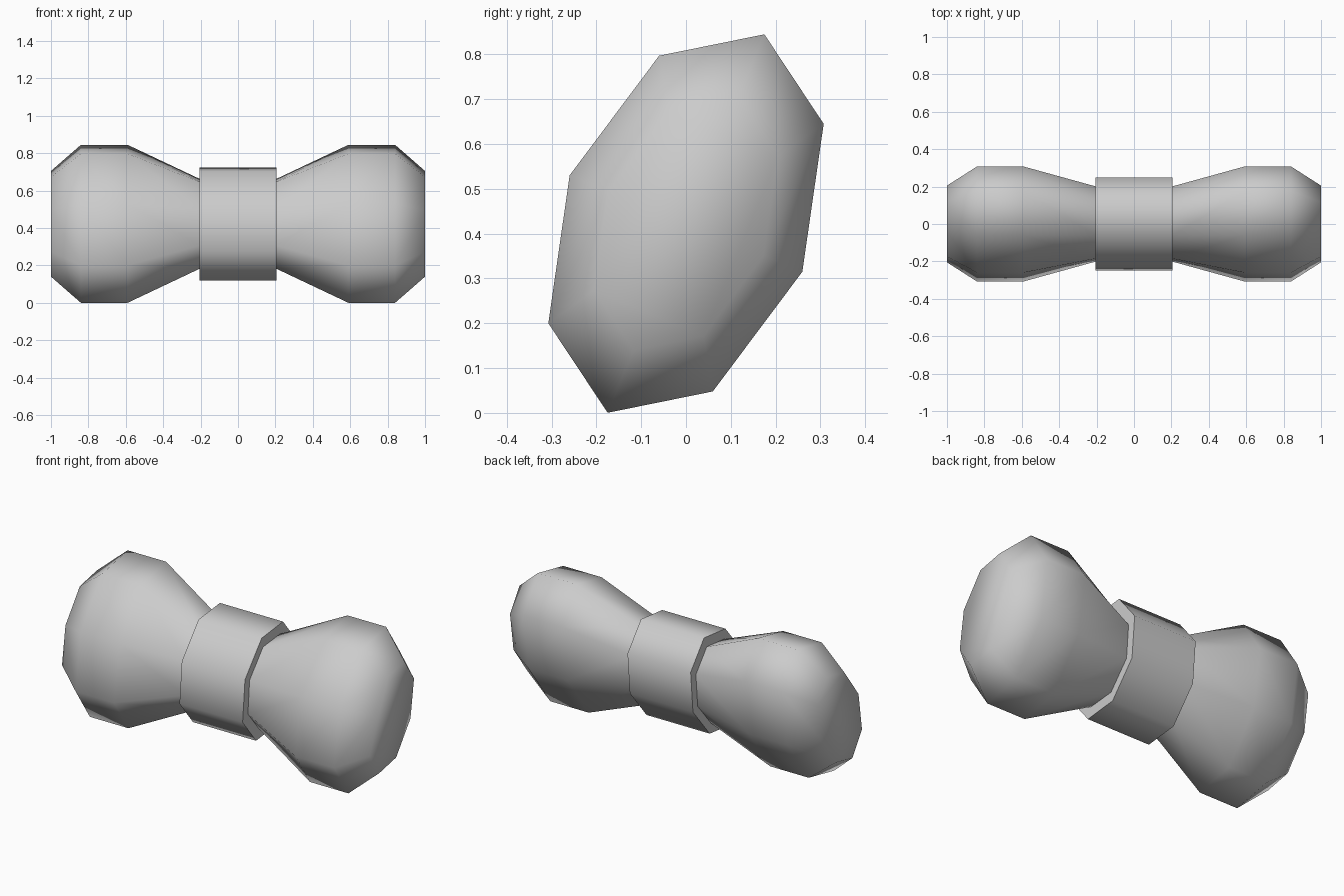
import bpy, bmesh, math

if "Cube" in bpy.data.objects:
    bpy.data.objects.remove(bpy.data.objects["Cube"])

TILT = math.radians(22.5)
ZC = 0.4225


def ring(bm, x, a, b, n=8):
    # tilted elliptical octagon: a = long half-axis, b = short half-axis
    verts = []
    for i in range(n):
        t = 2 * math.pi * i / n
        u, v = a * math.cos(t), b * math.sin(t)
        y = u * math.sin(TILT) + v * math.cos(TILT)
        z = u * math.cos(TILT) - v * math.sin(TILT)
        verts.append(bm.verts.new((x, y, ZC + z)))
    return verts


def loft(name, sections, cap_start, cap_end, angle):
    bm = bmesh.new()
    rings = [ring(bm, *s) for s in sections]
    for r0, r1 in zip(rings, rings[1:]):
        for i in range(8):
            j = (i + 1) % 8
            bm.faces.new((r0[i], r0[j], r1[j], r1[i]))
    if cap_start:
        bm.faces.new(rings[0])
    if cap_end:
        bm.faces.new(rings[-1])
    bmesh.ops.recalc_face_normals(bm, faces=bm.faces[:])
    me = bpy.data.meshes.new(name)
    bm.to_mesh(me)
    bm.free()
    ob = bpy.data.objects.new(name, me)
    bpy.context.collection.objects.link(ob)
    bpy.ops.object.select_all(action='DESELECT')
    bpy.context.view_layer.objects.active = ob
    ob.select_set(True)
    bpy.ops.object.shade_smooth_by_angle(angle=math.radians(angle))
    return ob


# flared lobes of the bow, left and right
LOBE = [(0.205, 0.26, 0.20), (0.59, 0.457, 0.281),
        (0.84, 0.457, 0.281), (1.0, 0.306, 0.187)]
for side, s in (("right", 1), ("left", -1)):
    loft(side + "_lobe", [(s * x, a, b) for x, a, b in LOBE], False, True, 80)

# central knot band
loft("centre_band", [(-0.205, 0.327, 0.247), (0.205, 0.327, 0.247)], True, True, 60)
